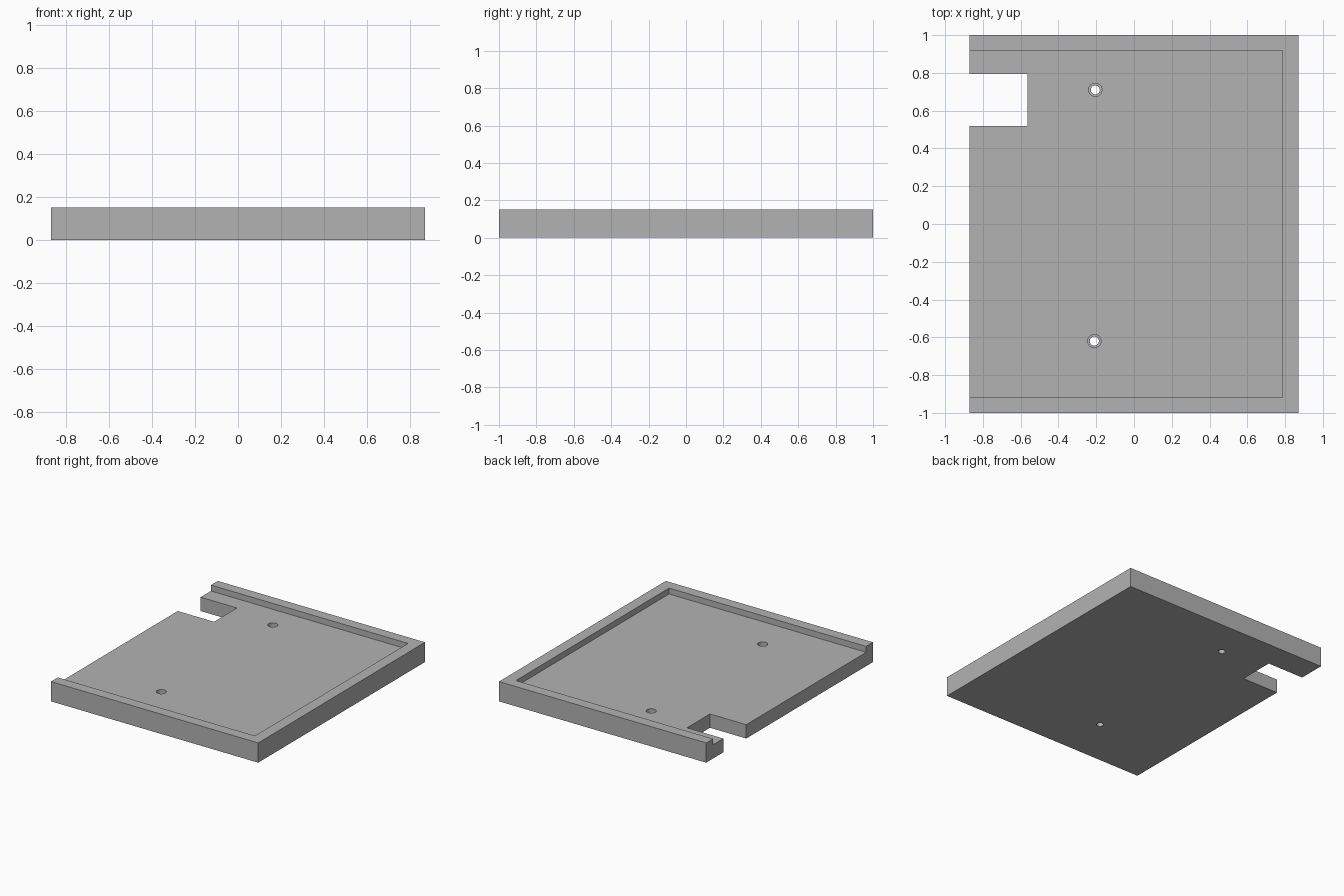
import bpy

if "Cube" in bpy.data.objects:
    bpy.data.objects.remove(bpy.data.objects["Cube"], do_unlink=True)

grey = bpy.data.materials.new("plain_grey")
grey.use_nodes = True
colour = (0.45, 0.45, 0.45, 1)
grey.diffuse_color = colour
grey.node_tree.nodes["Principled BSDF"].inputs["Base Color"].default_value = colour


def box(name, low, high):
    bpy.ops.mesh.primitive_cube_add(size=1, location=[(a + b) / 2 for a, b in zip(low, high)])
    obj = bpy.context.object
    obj.name = name
    obj.scale = [b - a for a, b in zip(low, high)]
    bpy.ops.object.transform_apply(location=False, rotation=False, scale=True)
    obj.data.materials.append(grey)
    return obj


def cylinder(name, x, y, radius, bottom, top):
    bpy.ops.mesh.primitive_cylinder_add(vertices=32, radius=radius, depth=top - bottom,
                                        location=(x, y, (bottom + top) / 2))
    obj = bpy.context.object
    obj.name = name
    obj.data.materials.append(grey)
    return obj


# Shallow tray block
half_width, height, floor = 0.87, 0.15, 0.105
tray = box("tray", (-half_width, -1, 0), (half_width, 1, height))

# Recess open on one side, and the notch through that edge
cutters = [
    box("recess_cutter", (-1, -0.918, floor), (0.785, 0.918, 0.3)),
    box("notch_cutter", (-1, 0.52, -0.1), (-0.565, 0.795, 0.25)),
]

# Stepped screw holes
for x, y in ((-0.205, 0.71), (-0.21, -0.62)):
    cutters.append(cylinder("screw_hole_cutter", x, y, 0.024, -0.1, 0.2))
    cutters.append(cylinder("screw_head_cutter", x, y, 0.035, 0.055, 0.22))

for cutter in cutters:
    cutter.hide_render = True
    cutter.hide_set(True)
    cut = tray.modifiers.new(cutter.name, "BOOLEAN")
    cut.operation = "DIFFERENCE"
    cut.solver = "EXACT"
    cut.object = cutter

# Bake the cuts, then drop the cutters
bpy.ops.object.select_all(action="DESELECT")
bpy.context.view_layer.objects.active = tray
tray.select_set(True)
for modifier in list(tray.modifiers):
    bpy.ops.object.modifier_apply(modifier=modifier.name)
for cutter in cutters:
    bpy.data.objects.remove(cutter, do_unlink=True)
bpy.ops.object.shade_smooth_by_angle()
